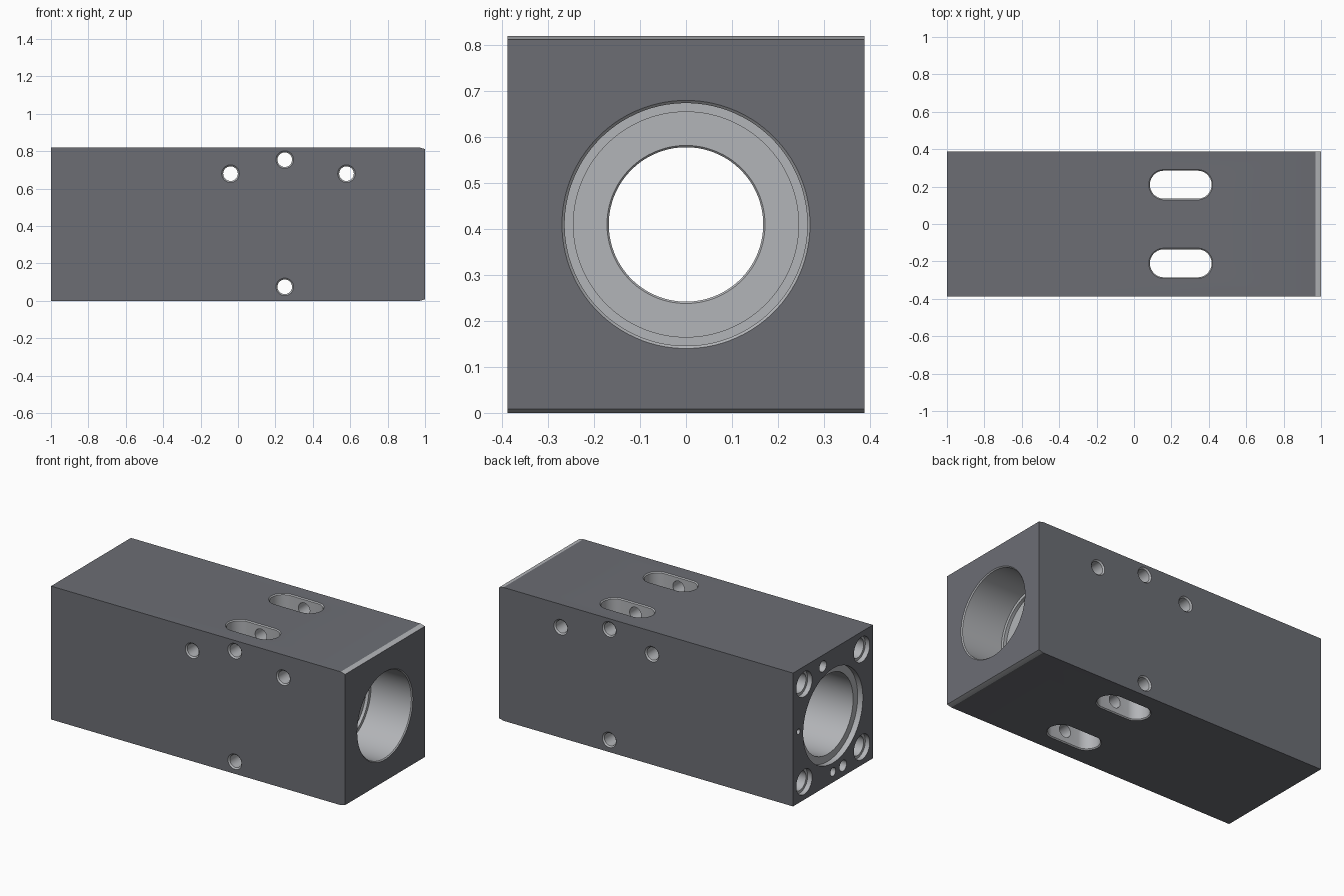
import bpy, bmesh
from math import cos, sin, pi, radians
from mathutils import Vector

if "Cube" in bpy.data.objects:
    bpy.data.objects.remove(bpy.data.objects["Cube"])

ZC = 0.41          # bore axis height
HY = 0.388         # half width


def material(name, rgb):
    m = bpy.data.materials.new(name)
    m.diffuse_color = (*rgb, 1)
    m.use_nodes = True
    m.node_tree.nodes["Principled BSDF"].inputs["Base Color"].default_value = m.diffuse_color
    return m


MATS = [material("dark_finish", (0.15, 0.155, 0.175)),
        material("machined_metal", (0.45, 0.46, 0.48))]


def make_object(name, bm):
    bmesh.ops.recalc_face_normals(bm, faces=bm.faces)
    me = bpy.data.meshes.new(name)
    bm.to_mesh(me)
    bm.free()
    for m in MATS:
        me.materials.append(m)
    ob = bpy.data.objects.new(name, me)
    bpy.context.collection.objects.link(ob)
    return ob


def cut(origin, direction, profile, stretch=0.0, n=48):
    """Subtract a lathed (depth, radius) profile; stretch turns circles into slots."""
    bm = bmesh.new()
    rot = Vector(direction).to_track_quat('Z', 'Y')
    rings = []
    for t, r in profile:
        ring = []
        for i in range(n):
            a = 2 * pi * (i + 0.5) / n
            x = r * cos(a) + (stretch if cos(a) > 0 else -stretch)
            ring.append(bm.verts.new(Vector(origin) + rot @ Vector((x, r * sin(a), t))))
        rings.append(ring)
    for a, b in zip(rings, rings[1:]):
        for i in range(n):
            j = (i + 1) % n
            bm.faces.new((a[i], a[j], b[j], b[i]))
    bm.faces.new(rings[0])
    bm.faces.new(rings[-1])
    for f in bm.faces:
        f.material_index = 1
    cutter = make_object("cutter", bm)
    cutter.hide_render = True
    mod = body.modifiers.new("cut", 'BOOLEAN')
    mod.operation = 'DIFFERENCE'
    mod.solver = 'EXACT'
    mod.object = cutter
    bpy.ops.object.modifier_apply(modifier=mod.name)
    bpy.data.objects.remove(cutter)


def through(length, r, c):
    """Through-hole profile with a chamfer c at both mouths."""
    return [(-0.01, r + c + 0.01), (c, r), (length - c, r), (length + 0.01, r + c + 0.01)]


# housing block, with shallow chamfers at the right end
bm = bmesh.new()
outline = [(-1, 0), (0.97, 0), (1, 0.008), (1, 0.812), (0.97, 0.82), (-1, 0.82)]
face = bm.faces.new([bm.verts.new((x, -HY, z)) for x, z in outline])
ext = bmesh.ops.extrude_face_region(bm, geom=[face])
bmesh.ops.translate(bm, vec=(0, 2 * HY, 0),
                    verts=[v for v in ext["geom"] if isinstance(v, bmesh.types.BMVert)])
bm.normal_update()
for f in bm.faces:
    c = f.calc_center_median()
    if 0.97 < c.x < 0.999:
        f.material_index = 1
body = make_object("housing_block", bm)
bpy.context.view_layer.objects.active = body
body.select_set(True)

# stepped main bore: left recess and bore, narrow middle, right bore
cut((-1, 0, ZC), (1, 0, 0),
    [(-0.01, 0.29), (0.035, 0.29), (0.035, 0.245), (0.8, 0.245), (0.8, 0.172),
     (0.804, 0.168), (1.696, 0.168), (1.70, 0.172), (1.70, 0.245), (1.72, 0.245),
     (1.72, 0.264), (1.994, 0.264), (2.01, 0.28)], n=96)

# two vertical slots
for s in (-1, 1):
    cut((0.25, s * 0.21, 0), (0, 0, 1), through(0.82, 0.075, 0.006), stretch=0.09)

# cross holes through both sides
for x, z in ((-0.04, 0.68), (0.25, 0.755), (0.58, 0.68), (0.25, 0.075)):
    cut((x, -HY, z), (0, 1, 0), through(2 * HY, 0.039, 0.008))

# counterbored corner holes on the left end
for sy in (-1, 1):
    for sz in (-1, 1):
        cut((-1, sy * 0.28, ZC + sz * 0.30), (1, 0, 0),
            [(-0.01, 0.077), (0.03, 0.077), (0.03, 0.06), (0.32, 0.06)])

# small blind holes on the left end
for y, z, r in ((0.098, 0.751, 0.034), (-0.098, 0.065, 0.034),
                (0.0, 0.065, 0.026), (0.335, 0.44, 0.016)):
    cut((-1, y, z), (1, 0, 0), [(-0.01, r), (0.15, r)], n=32)

bpy.ops.object.shade_smooth_by_angle(angle=radians(30))
